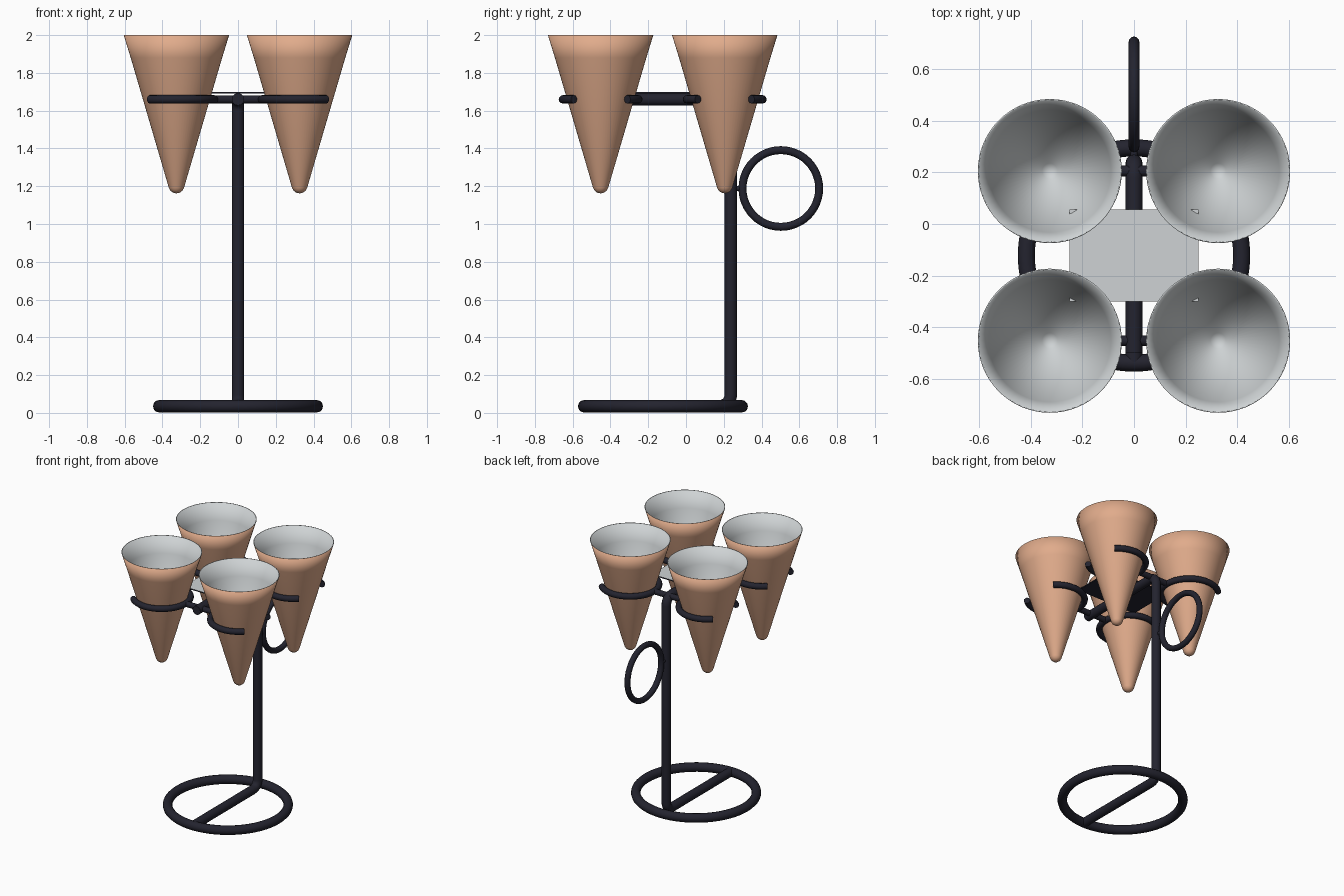
import bpy, bmesh
from math import sin, cos, pi, radians
from mathutils import Vector

cube = bpy.data.objects.get("Cube")
if cube:
    bpy.data.objects.remove(cube, do_unlink=True)


def make_material(name, rgb):
    m = bpy.data.materials.new(name)
    m.use_nodes = True
    m.diffuse_color = (*rgb, 1)
    m.node_tree.nodes["Principled BSDF"].inputs["Base Color"].default_value = (*rgb, 1)
    return m


iron = make_material("dark iron", (0.017, 0.017, 0.028))
wafer = make_material("wafer tan", (0.75, 0.41, 0.26))
lining = make_material("light grey lining", (0.62, 0.65, 0.66))


def select_only(ob):
    bpy.ops.object.select_all(action='DESELECT')
    ob.select_set(True)
    bpy.context.view_layer.objects.active = ob


def tube(name, points, radius, closed=False):
    """Round rod swept along a path, turned into a mesh."""
    cu = bpy.data.curves.new(name, 'CURVE')
    cu.dimensions = '3D'
    cu.bevel_depth = radius
    cu.bevel_resolution = 4
    cu.use_fill_caps = True
    sp = cu.splines.new('POLY')
    sp.points.add(len(points) - 1)
    for p, co in zip(sp.points, points):
        p.co = (*co, 1)
    sp.use_cyclic_u = closed
    cu.materials.append(iron)
    ob = bpy.data.objects.new(name, cu)
    bpy.context.collection.objects.link(ob)
    select_only(ob)
    bpy.ops.object.convert(target='MESH')
    bpy.ops.object.shade_smooth_by_angle(angle=radians(40))
    return ob


def arc(centre, u, v, r, start, end, steps):
    """Points on a circle spanned by the axes u and v, angles in degrees."""
    c, u, v = Vector(centre), Vector(u), Vector(v)
    angles = [radians(start + (end - start) * i / steps) for i in range(steps + 1)]
    return [c + r * (cos(a) * u + sin(a) * v) for a in angles]


X, Y, Z = (1, 0, 0), (0, 1, 0), (0, 0, 1)
ROD = 0.033
POST_Y, LOW, HIGH, BEND = 0.237, 0.035, 1.66, 0.06

# Base ring
tube("base_ring", arc((0, -0.122, LOW), X, Y, 0.417, 0, 360, 64)[:-1], ROD, True)

# One bent rod: floor bar, post and upper arm
path = [Vector((0, -0.535, LOW))]
path += arc((0, POST_Y - BEND, LOW + BEND), Y, Z, BEND, -90, 0, 8)
path += arc((0, POST_Y - BEND, HIGH - BEND), Y, Z, BEND, 0, 90, 8)
path += [Vector((0, -0.50, HIGH))]
tube("stand_rod", path, ROD)

# Carrying ring behind the post
tube("handle_ring", arc((0, 0.502, 1.188), Y, Z, 0.203, 0, 360, 48)[:-1], 0.021, True)
tube("handle_link", [(0, POST_Y, 1.188), (0, 0.30, 1.188)], 0.014)

# Plate on the upper arm: dark below, light on top
bm = bmesh.new()
bmesh.ops.create_cube(bm, size=1)
for v in bm.verts:
    v.co = (v.co.x * 0.5, v.co.y * 0.355 - 0.122, v.co.z * 0.008 + 1.696)
for f in bm.faces:
    f.material_index = 1 if f.normal.z > 0.5 else 0
me = bpy.data.meshes.new("top_plate")
bm.to_mesh(me)
bm.free()
me.materials.append(iron)
me.materials.append(lining)
bpy.context.collection.objects.link(bpy.data.objects.new("top_plate", me))


def cone_mesh():
    """Hollow cone lathed from an outer and an inner profile."""
    tip = [(0.042 * sin(radians(a)), 1.204 - 0.042 * cos(radians(a)))
           for a in (0, 25, 50, 73)]
    outer = tip + [(0.242, 1.88), (0.279, 2.0)]
    inner = [(0.274, 2.0), (0.237, 1.88), (0.03, 1.185), (0, 1.185)]
    profile = outer + inner
    steps = 64
    bm = bmesh.new()
    rings = []
    for r, z in profile:
        if r < 1e-6:
            rings.append([bm.verts.new((0, 0, z))] * steps)
        else:
            rings.append([bm.verts.new((r * cos(2 * pi * i / steps),
                                        r * sin(2 * pi * i / steps), z))
                          for i in range(steps)])
    for k in range(len(rings) - 1):
        a, b = rings[k], rings[k + 1]
        for i in range(steps):
            j = (i + 1) % steps
            quad = list(dict.fromkeys((a[i], a[j], b[j], b[i])))
            f = bm.faces.new(quad)
            f.smooth = True
            f.material_index = 1 if k >= len(outer) - 1 else 0
    bmesh.ops.recalc_face_normals(bm, faces=bm.faces)
    me = bpy.data.meshes.new("cone")
    bm.to_mesh(me)
    bm.free()
    me.materials.append(wafer)
    me.materials.append(lining)
    return me


# Four cones, each in an open clip joined to the upper arm
shared_cone = cone_mesh()
CX = 0.326
for row, y in (("front", -0.452), ("back", 0.205)):
    for side, s in (("left", 1), ("right", -1)):
        label = row + "_" + side
        cone = bpy.data.objects.new(label + "_cone", shared_cone)
        cone.location = (s * CX, y, 0)
        bpy.context.collection.objects.link(cone)
        clip = arc((s * CX, y, HIGH), (s, 0, 0), Y, 0.2, 45, 315, 36)
        tube(label + "_clip", clip, 0.022)
    tube(row + "_crossbar", [(-0.126, y, HIGH), (0.126, y, HIGH)], 0.021)
